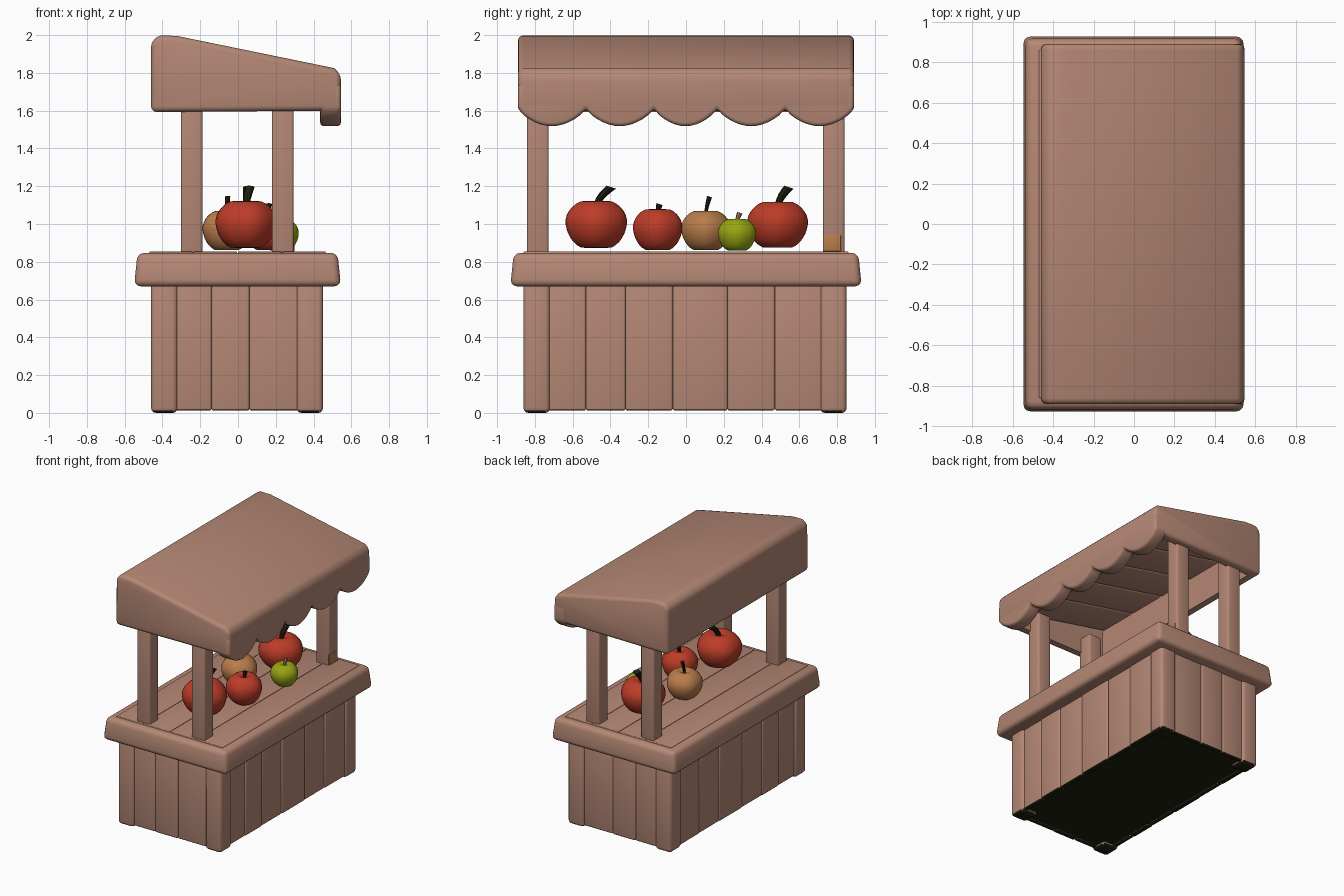
import bpy, bmesh, math
from mathutils import Vector

old = bpy.data.objects.get("Cube")
if old:
    bpy.data.objects.remove(old)


def material(name, rgb):
    m = bpy.data.materials.new(name)
    m.use_nodes = True
    m.diffuse_color = (*rgb, 1)
    m.node_tree.nodes["Principled BSDF"].inputs["Base Color"].default_value = (*rgb, 1)
    return m


WOOD = material("pinkish wood", (0.46, 0.245, 0.178))
DARK = material("dark olive", (0.014, 0.014, 0.005))
RED = material("apple red", (0.51, 0.045, 0.021))
ORANGE = material("tan orange", (0.48, 0.205, 0.07))
GREEN = material("apple green", (0.31, 0.38, 0.006))


def finish(bm, name, mats, bevel=0.0, segments=2, cutter=None):
    """Turn a bmesh into an object, apply its modifiers, shade it smooth by angle."""
    bmesh.ops.recalc_face_normals(bm, faces=bm.faces)
    mesh = bpy.data.meshes.new(name)
    bm.to_mesh(mesh)
    bm.free()
    for m in mats:
        mesh.materials.append(m)
    ob = bpy.data.objects.new(name, mesh)
    bpy.context.collection.objects.link(ob)
    if bevel:
        mod = ob.modifiers.new("soft edges", "BEVEL")
        mod.width, mod.segments = bevel, segments
        mod.limit_method, mod.angle_limit = "ANGLE", math.radians(35)
    if cutter:
        mod = ob.modifiers.new("hollow", "BOOLEAN")
        mod.object, mod.operation, mod.solver = cutter, "DIFFERENCE", "EXACT"
    if ob.modifiers:
        graph = bpy.context.evaluated_depsgraph_get()
        baked = bpy.data.meshes.new_from_object(ob.evaluated_get(graph))
        ob.modifiers.clear()
        ob.data = baked
    bpy.ops.object.select_all(action="DESELECT")
    ob.select_set(True)
    bpy.context.view_layer.objects.active = ob
    bpy.ops.object.shade_smooth_by_angle(angle=math.radians(40))
    return ob


def box(name, lo, hi, bevel=0.012, flare=0.0, dark_bottom=False, mat=WOOD):
    """Box between two corners; flare pulls the top edges inward."""
    bm = bmesh.new()
    bmesh.ops.create_cube(bm, size=1)
    lo, hi = Vector(lo), Vector(hi)
    for v in bm.verts:
        top = v.co.z > 0
        side = Vector((math.copysign(1, v.co.x), math.copysign(1, v.co.y), 0))
        v.co = (lo + hi) / 2 + v.co * (hi - lo)
        if top:
            v.co -= side * flare
    bm.normal_update()
    if dark_bottom:
        for f in bm.faces:
            f.material_index = int(f.normal.z < -0.5)
    return finish(bm, name, [mat, DARK] if dark_bottom else [mat], bevel, 3)


def prism(name, points, offset, bevel=0.0, segments=3, cutter=None):
    """Extrude a closed outline along the offset vector."""
    bm = bmesh.new()
    face = bm.faces.new([bm.verts.new(p) for p in points])
    ext = bmesh.ops.extrude_face_region(bm, geom=[face])
    bmesh.ops.translate(bm, vec=offset, verts=[e for e in ext["geom"] if isinstance(e, bmesh.types.BMVert)])
    return finish(bm, name, [WOOD], bevel, segments, cutter)


# Base: dark-bottomed core, corner posts and side boards
box("base_core", (-0.42, -0.82, 0.02), (0.41, 0.81, 0.7), 0, dark_bottom=True)
for sx, x in (("right", -0.39), ("left", 0.38)):
    for sy, y in (("front", -0.79), ("back", 0.78)):
        box(f"corner_post_{sx}_{sy}", (x - 0.07, y - 0.07, 0), (x + 0.07, y + 0.07, 0.7),
            0.025, dark_bottom=True)

short_joints = (-0.33, -0.14, 0.06, 0.32)
long_joints = (-0.73, -0.53, -0.32, -0.07, 0.22, 0.47, 0.72)
for i, (a, b) in enumerate(zip(short_joints, short_joints[1:])):
    depth = 0.004 * (i % 2)
    for name, y in (("front", -0.825), ("back", 0.815)):
        box(f"{name}_board_{i}", (a, y - 0.02 - depth, 0.012), (b, y + 0.02 + depth, 0.69),
            0.012, dark_bottom=True)
for i, (a, b) in enumerate(zip(long_joints, long_joints[1:])):
    depth = 0.004 * (i % 2)
    for name, x in (("right", -0.425), ("left", 0.415)):
        box(f"{name}_board_{i}", (x - 0.02 - depth, a, 0.012), (x + 0.02 + depth, b, 0.69),
            0.012, dark_bottom=True)

# Counter: thick slab with shallow planks on top
box("counter_slab", (-0.55, -0.93, 0.67), (0.545, 0.93, 0.847), 0.035, flare=0.018)
for i in range(4):
    x = -0.47 + i * 0.235
    box(f"counter_plank_{i}", (x, -0.86, 0.83), (x + 0.23, 0.86, 0.854), 0.006)

# Roof posts
for sx, x in (("right", -0.245), ("left", 0.237)):
    for sy, y in (("front", -0.785), ("back", 0.782)):
        box(f"roof_post_{sx}_{sy}", (x - 0.058, y - 0.058, 0.83), (x + 0.058, y + 0.058, 1.72), 0.014)
box("post_patch", (0.29, 0.725, 0.855), (0.298, 0.82, 0.94), 0.003, mat=ORANGE)

# Roof: sloping block hollowed from below
hollow = prism("roof_hollow", [(x, -0.82, z) for x, z in
               ((-0.39, 1.5), (-0.39, 1.86), (0.43, 1.7), (0.43, 1.5))], (0, 1.64, 0))
outline = ((-0.46, 1.593), (-0.46, 1.96), (-0.42, 2.0), (-0.32, 1.995),
           (0.51, 1.825), (0.545, 1.79), (0.545, 1.60))
prism("roof", [(x, -0.89, z) for x, z in outline], (0, 1.78, 0), 0.03, 3, hollow)
bpy.data.objects.remove(hollow)

# Slats under the roof
for i in range(5):
    y = -0.81 + i * 0.326
    slat = ((-0.4, 1.85), (-0.4, 1.9), (0.44, 1.74), (0.44, 1.69))
    prism(f"roof_slat_{i}", [(x, y, z) for x, z in slat], (0, 0.316, 0), 0.01)

# Scalloped valance hanging along the low side
cusps = (-0.89, -0.53, -0.17, 0.165, 0.525, 0.89)
edge = [(0.89, 1.74), (-0.89, 1.74)]
for a, b in zip(cusps, cusps[1:]):
    for k in range(1 if a > cusps[0] else 0, 13):
        t = k / 12
        edge.append((a + (b - a) * t, 1.61 - 0.092 * math.sin(math.pi * t) ** 0.75))
prism("valance", [(0.435, y, z) for y, z in edge], (0.11, 0, 0), 0.02, 3)


def apple(name, mat, x, y, radius, low, high, stem, stem_mat=DARK, lean=0.03, thick=0.014):
    """Lobed fruit with dimpled ends and a curved stem; stem is its top height."""
    bm = bmesh.new()
    bmesh.ops.create_uvsphere(bm, u_segments=30, v_segments=18, radius=1)
    half = (high - low) / 2
    for v in bm.verts:
        r, a = math.hypot(v.co.x, v.co.y), math.atan2(v.co.y, v.co.x)
        z = v.co.z
        dimple = 0.3 * math.exp(-(r / 0.3) ** 2) * math.copysign(1, z)
        width = radius * (1 + 0.12 * z * (1 - abs(z))) * (1 + 0.02 * math.cos(5 * a))
        v.co = (x + v.co.x * width, y + v.co.y * width, (low + high) / 2 + (z - dimple) * half * 1.05)
    finish(bm, name, [mat])

    # Stem: rings along a bending path, thicker at the tip
    bm = bmesh.new()
    start, rings = high - half * 0.35, []
    for i in range(6):
        t = i / 5
        c = Vector((x + lean * 0.25 * t, y + lean * t ** 1.6, start + (stem - start) * t ** 0.9))
        r = thick * (0.75 + 0.55 * t)
        rings.append([bm.verts.new(c + Vector((r * math.cos(q), r * math.sin(q) * 0.9, -r * math.sin(q) * 0.3)))
                      for q in (math.tau * k / 8 for k in range(8))])
    for p, q in zip(rings, rings[1:]):
        for k in range(8):
            bm.faces.new((p[k], p[k - 1], q[k - 1], q[k]))
    bm.faces.new(rings[0])
    bm.faces.new(rings[-1])
    finish(bm, name + "_stem", [stem_mat])


# Fruit on the counter
apple("red_apple_front", RED, 0.04, -0.475, 0.162, 0.86, 1.135, 1.195, lean=0.08, thick=0.021)
apple("red_apple_small", RED, 0.16, -0.15, 0.13, 0.85, 1.09, 1.105, lean=0.01, thick=0.014)
apple("orange_apple", ORANGE, -0.06, 0.105, 0.13, 0.85, 1.08, 1.145, lean=0.02, thick=0.011)
apple("green_apple", GREEN, 0.22, 0.27, 0.1, 0.85, 1.035, 1.06, WOOD, lean=0.015, thick=0.012)
apple("red_apple_back", RED, 0.04, 0.485, 0.16, 0.862, 1.13, 1.195, lean=0.06, thick=0.021)
